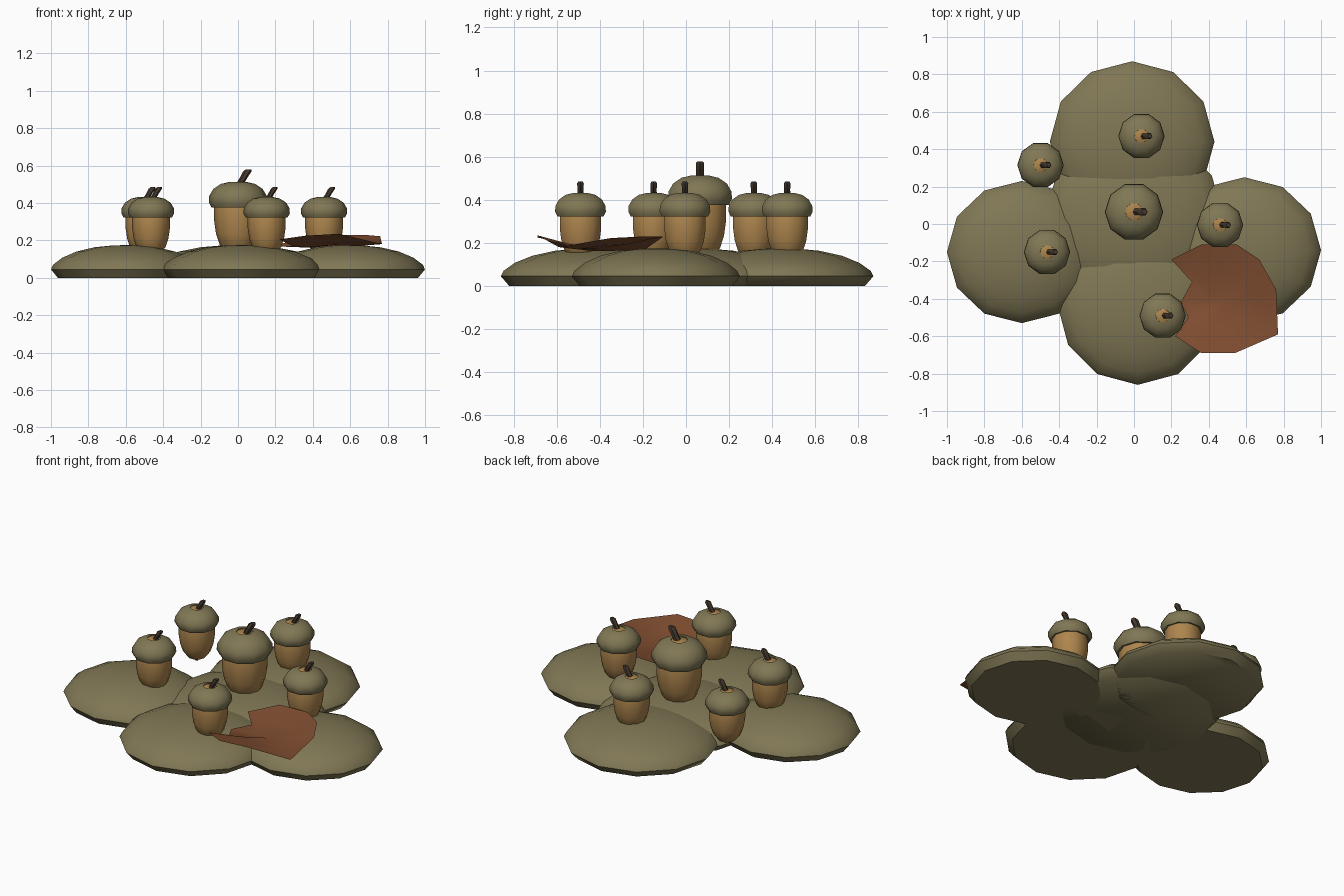
import bpy, bmesh, math
from mathutils import Vector

if "Cube" in bpy.data.objects:
    bpy.data.objects.remove(bpy.data.objects["Cube"])


def material(name, rgb):
    m = bpy.data.materials.new(name)
    m.diffuse_color = (*rgb, 1)
    m.use_nodes = True
    m.node_tree.nodes["Principled BSDF"].inputs["Base Color"].default_value = m.diffuse_color
    return m


MOSS = material("moss_olive", (0.215, 0.185, 0.09))
NUT = material("nut_tan", (0.42, 0.235, 0.075))
BARK = material("stem_brown", (0.06, 0.04, 0.026))
RUST = material("leaf_rust", (0.215, 0.075, 0.03))


def finish(name, bm, mat, angle):
    me = bpy.data.meshes.new(name)
    bm.normal_update()
    bm.to_mesh(me)
    bm.free()
    me.materials.append(mat)
    ob = bpy.data.objects.new(name, me)
    bpy.context.collection.objects.link(ob)
    bpy.ops.object.select_all(action='DESELECT')
    ob.select_set(True)
    bpy.context.view_layer.objects.active = ob
    bpy.ops.object.shade_smooth_by_angle(angle=math.radians(angle))
    return ob


def lathe(name, profile, sides, mat, origin, scale=(1, 1, 1), lean=(0, 0), angle=60):
    """Rings of (radius, z) from bottom to top; radius 0 makes a pole."""
    bm = bmesh.new()
    rings = []
    z0 = profile[0][1]
    for r, z in profile:
        n = 1 if r == 0 else sides
        ring = []
        for i in range(n):
            a = 2 * math.pi * i / sides
            p = (r * math.cos(a) + lean[0] * (z - z0), r * math.sin(a) + lean[1] * (z - z0), z)
            ring.append(bm.verts.new([o + c * s for o, c, s in zip(origin, p, scale)]))
        rings.append(ring)
    for a, b in zip(rings, rings[1:]):
        for i in range(sides):
            j = (i + 1) % sides
            if len(a) == 1:
                bm.faces.new((a[0], b[j], b[i]))
            elif len(b) == 1:
                bm.faces.new((a[i], a[j], b[0]))
            else:
                bm.faces.new((a[i], a[j], b[j], b[i]))
    if len(rings[0]) > 1:
        bm.faces.new(rings[0][::-1])
    if len(rings[-1]) > 1:
        bm.faces.new(rings[-1])
    return finish(name, bm, mat, angle)


# Moss mounds: flat-bottomed cushions, name -> x, y, radius x, radius y, base z
MOUND = [(0.91, 0), (1.0, 0.045), (0.97, 0.07), (0.85, 0.107), (0.66, 0.14),
         (0.42, 0.163), (0.2, 0.172), (0, 0.175)]
mounds = {
    "mound_centre": (0, 0.03, 0.48, 0.46, 0.0),
    "mound_back": (-0.01, 0.44, 0.44, 0.43, 0.0),
    "mound_left": (-0.60, -0.15, 0.40, 0.38, 0.0),
    "mound_right": (0.59, -0.14, 0.41, 0.39, 0.0),
    "mound_front": (0.02, -0.43, 0.43, 0.43, 0.0),
}
for name, (x, y, rx, ry, z) in mounds.items():
    lathe(name, MOUND, 12, MOSS, (x, y, z), (rx, ry, 1), angle=50)

# Acorn profiles, measured from the tip
BODY = [(0, 0), (0.018, 0.018), (0.05, 0.032), (0.078, 0.065), (0.093, 0.11),
        (0.101, 0.165), (0.101, 0.23), (0.085, 0.29), (0.045, 0.326), (0, 0.33)]
CAP = [(0.09, 0.225), (0.112, 0.222), (0.124, 0.245), (0.122, 0.272), (0.104, 0.302),
       (0.072, 0.323), (0.037, 0.331), (0.036, 0.322)]
STEM = [(0.017, 0.315), (0.016, 0.35), (0.018, 0.376), (0.012, 0.384)]


def acorn(name, x, y, z, s):
    o, sc = (x, y, z), (s, s, s)
    lathe(name + "_body", BODY, 10, NUT, o, sc)
    # cap is open at the top, so the nut shows around the stem
    cap = lathe(name + "_cap", CAP, 10, MOSS, o, sc)
    bm = bmesh.new()
    bm.from_mesh(cap.data)
    bmesh.ops.delete(bm, geom=[f for f in bm.faces if len(f.verts) > 4], context='FACES_ONLY')
    bm.to_mesh(cap.data)
    bm.free()
    lathe(name + "_stem", STEM, 6, BARK, (x + 0.004, y, z), sc, lean=(0.6, 0), angle=40)


acorn("acorn_centre", 0, 0.065, 0.095, 1.26)
for name, x, y in (("back", 0.04, 0.47), ("back_left", -0.5, 0.315), ("left", -0.465, -0.15),
                   ("right", 0.46, -0.005), ("front", 0.153, -0.49)):
    acorn("acorn_" + name, x, y, 0.1, 1.0)

# Fallen leaf: curled sheet fanned from its middle
EDGE = [(0.20, -0.19, 0.17), (0.36, -0.11, 0.225), (0.55, -0.11, 0.23), (0.67, -0.19, 0.23),
        (0.76, -0.35, 0.222), (0.77, -0.59, 0.18), (0.54, -0.69, 0.235), (0.36, -0.69, 0.225),
        (0.22, -0.60, 0.205), (0.29, -0.50, 0.17), (0.25, -0.42, 0.165), (0.31, -0.31, 0.165)]
bm = bmesh.new()
mid = Vector((0.51, -0.41, 0.175))
hub = bm.verts.new(mid)
outer = [bm.verts.new(p) for p in EDGE]
inner = [bm.verts.new(mid.lerp(Vector(p), 0.5) - Vector((0, 0, 0.008))) for p in EDGE]
n = len(EDGE)
for i in range(n):
    j = (i + 1) % n
    bm.faces.new((outer[j], outer[i], inner[i], inner[j]))
    bm.faces.new((inner[j], inner[i], hub))
bmesh.ops.recalc_face_normals(bm, faces=bm.faces)
bm.normal_update()
if sum(f.normal.z for f in bm.faces) < 0:
    bmesh.ops.reverse_faces(bm, faces=bm.faces)
finish("leaf", bm, RUST, 60)
